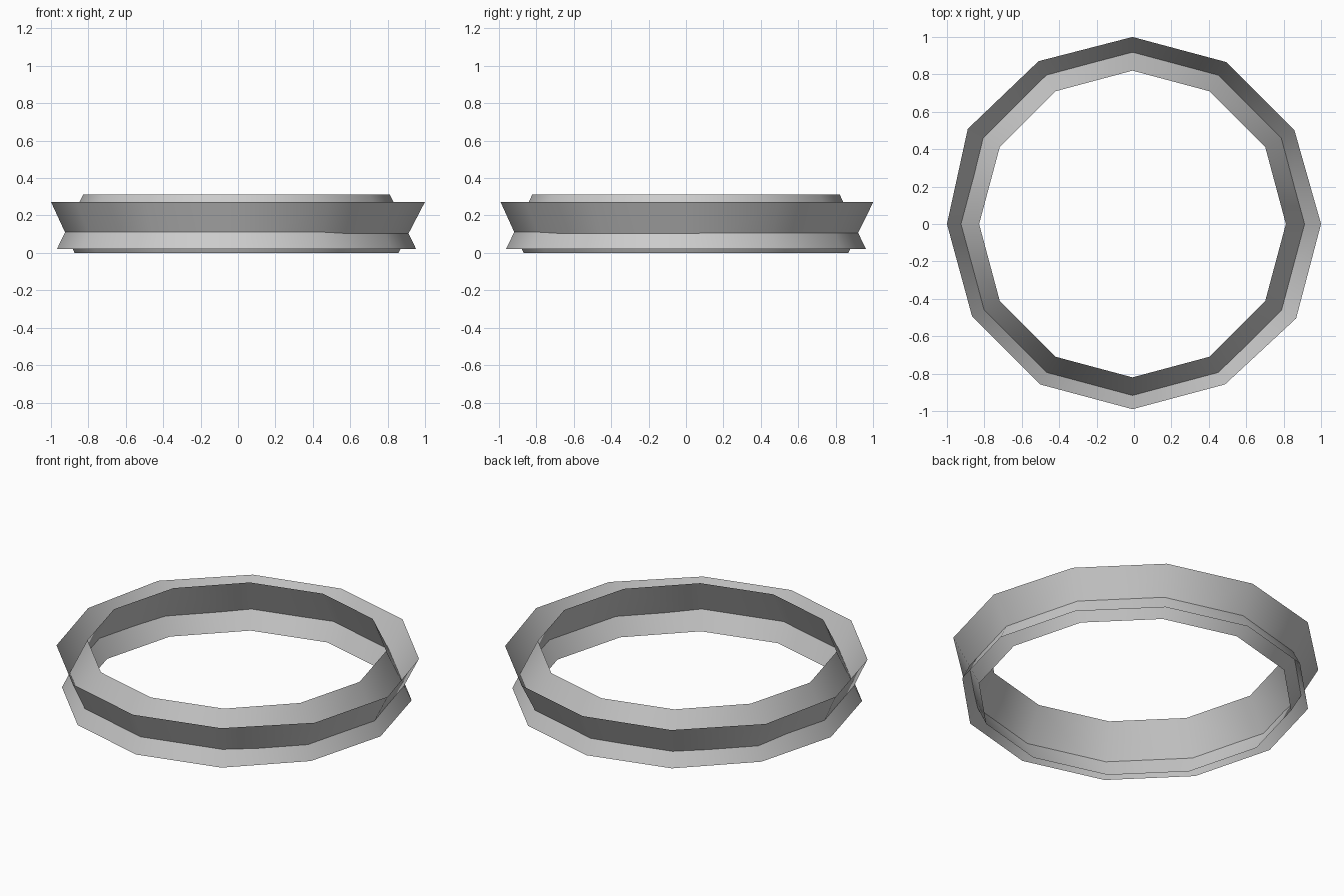
import bpy
import bmesh
from math import cos, sin, pi

SIDES = 12
CENTRE_X = -0.008

cube = bpy.data.objects.get("Cube")
if cube:
    bpy.data.objects.remove(cube, do_unlink=True)

grey = bpy.data.materials.new("light_grey")
grey.use_nodes = True
colour = (0.6, 0.6, 0.6, 1)
grey.diffuse_color = colour
grey.node_tree.nodes["Principled BSDF"].inputs["Base Color"].default_value = colour


def conical_band(name, bottom, top):
    """Open sheet between two rims; each rim is (radii, height)."""
    bm = bmesh.new()
    rims = []
    for radii, z in (bottom, top):
        rims.append([bm.verts.new((CENTRE_X + r * cos(2 * pi * i / SIDES),
                                   r * sin(2 * pi * i / SIDES), z))
                     for i, r in enumerate(radii)])
    low, high = rims
    for i in range(SIDES):
        j = (i + 1) % SIDES
        face = bm.faces.new((low[i], low[j], high[j], high[i]))
        face.smooth = True
    mesh = bpy.data.meshes.new(name)
    bm.to_mesh(mesh)
    bm.free()
    mesh.materials.append(grey)
    obj = bpy.data.objects.new(name, mesh)
    bpy.context.collection.objects.link(obj)
    return obj


# Band that flares upward, with a slightly uneven upper rim
uneven_rim = [1.008, 1.0, 1.0, 1.0, 1.005, 1.017,
              0.992, 0.99, 0.99, 0.99, 0.99, 1.01]
conical_band("upward_flaring_band", ([0.866] * SIDES, 0.0), (uneven_rim, 0.273))

# Band that flares downward and crosses the first
conical_band("downward_flaring_band", ([0.96] * SIDES, 0.021), ([0.82] * SIDES, 0.312))
